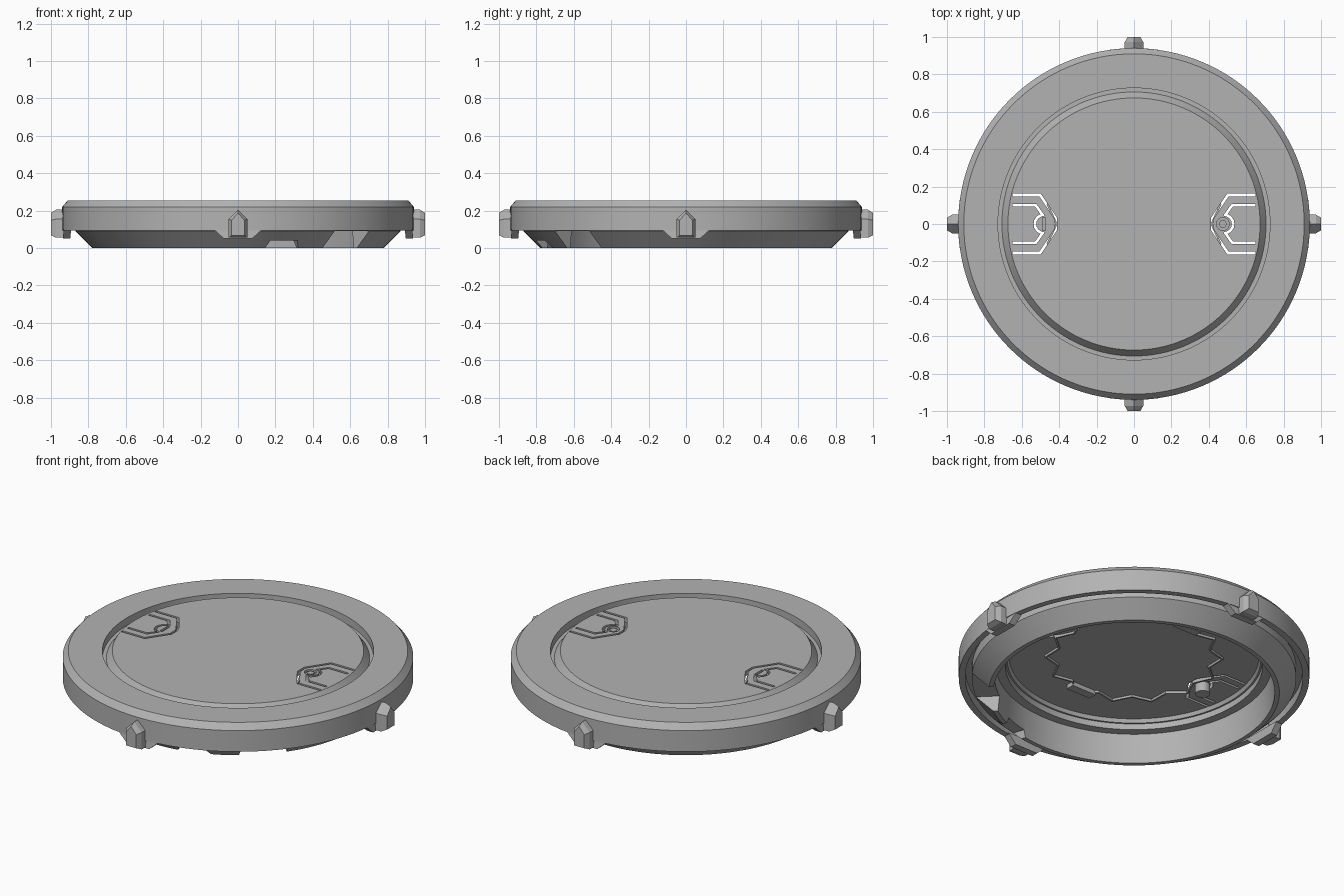
import bpy, bmesh, math
from mathutils import Matrix, Vector

cube = bpy.data.objects.get("Cube")
if cube:
    bpy.data.objects.remove(cube)

grey = bpy.data.materials.new("metal grey")
grey.use_nodes = True
grey.diffuse_color = (0.45, 0.45, 0.45, 1)
grey.node_tree.nodes["Principled BSDF"].inputs["Base Color"].default_value = (0.45, 0.45, 0.45, 1)


def finish(bm, name):
    bmesh.ops.recalc_face_normals(bm, faces=bm.faces)
    mesh = bpy.data.meshes.new(name)
    bm.to_mesh(mesh)
    bm.free()
    mesh.materials.append(grey)
    ob = bpy.data.objects.new(name, mesh)
    bpy.context.collection.objects.link(ob)
    return ob


def select(ob):
    bpy.ops.object.select_all(action='DESELECT')
    ob.select_set(True)
    bpy.context.view_layer.objects.active = ob


def smooth(ob):
    select(ob)
    bpy.ops.object.shade_smooth_by_angle(angle=math.radians(25))


def lathe(name, profile, closed=True, steps=128):
    bm = bmesh.new()
    vs = [bm.verts.new((r, 0, z)) for r, z in profile]
    pairs = list(zip(vs, vs[1:] + vs[:1])) if closed else list(zip(vs, vs[1:]))
    es = [bm.edges.new(p) for p in pairs]
    bmesh.ops.spin(bm, geom=vs + es, cent=(0, 0, 0), axis=(0, 0, 1),
                   angle=math.tau, steps=steps, use_merge=True)
    bmesh.ops.remove_doubles(bm, verts=bm.verts, dist=1e-5)
    return finish(bm, name)


def prism(name, loops, matrix=None):
    """Skin a stack of equal-length point loops and cap both ends."""
    bm = bmesh.new()
    rows = [[bm.verts.new(p) for p in loop] for loop in loops]
    n = len(rows[0])
    for a, b in zip(rows, rows[1:]):
        for i in range(n):
            j = (i + 1) % n
            bm.faces.new((a[i], a[j], b[j], b[i]))
    bm.faces.new(rows[0])
    bm.faces.new(rows[-1])
    if matrix:
        bm.transform(matrix)
    return finish(bm, name)


def extrude_z(name, pts, z0, z1, matrix=None):
    return prism(name, [[(x, y, z) for x, y in pts] for z in (z0, z1)], matrix)


def ngon(n, r, cx=0, cy=0):
    return [(cx + r * math.cos(math.tau * i / n), cy + r * math.sin(math.tau * i / n))
            for i in range(n)]


def rect(x0, x1, y0, y1):
    return [(x0, y0), (x1, y0), (x1, y1), (x0, y1)]


def strip(path, width):
    """Outline of a mitred strip that follows an open path."""
    pts = [Vector(p) for p in path]
    left, right = [], []
    for i, p in enumerate(pts):
        a = (p - pts[i - 1]).normalized() if i else (pts[1] - p).normalized()
        b = (pts[i + 1] - p).normalized() if i < len(pts) - 1 else a
        n = Vector((-a.y - b.y, a.x + b.x)).normalized()
        off = n * width / 2 / max(0.5, n.dot(Vector((-a.y, a.x))))
        left.append(tuple(p + off))
        right.append(tuple(p - off))
    return left + right[::-1]


def cut(ob, cutter):
    cutter.hide_render = True
    mod = ob.modifiers.new("cut", 'BOOLEAN')
    mod.operation, mod.solver, mod.object = 'DIFFERENCE', 'EXACT', cutter
    select(ob)
    bpy.ops.object.modifier_apply(modifier=mod.name)
    bpy.data.objects.remove(cutter)


# Outer ring with hollow skirt and conical foot
ring = lathe("outer_ring", [
    (0.727, 0.255), (0.91, 0.255), (0.94, 0.22), (0.94, 0.095), (0.905, 0.095),
    (0.905, 0.15), (0.87, 0.15), (0.87, 0.09), (0.78, 0), (0.755, 0),
    (0.74, 0.17), (0.69, 0.17), (0.69, 0.21), (0.727, 0.21)])

# Two openings through the foot
turn = lambda deg: Matrix.Rotation(math.radians(deg), 4, 'Z')
cut(ring, extrude_z("foot_notch", rect(0.7, 0.885, -0.13, 0.13), -0.1, 0.092, turn(-45)))
cut(ring, prism("small_notch", [
    [(x, w * s, z) for s, z in ((-1.1, -0.03), (1.1, -0.03), (0.8, 0.04), (-0.8, 0.04))]
    for x, w in ((0.7, 0.095), (0.88, 0.095))], turn(-72.5)))
smooth(ring)

# Lid with bevelled rim
lid = lathe("lid", [(0, 0.255), (0.674, 0.255), (0.706, 0.212), (0.706, 0.205),
                    (0.68, 0.205), (0.67, 0.225), (0, 0.225)], closed=False)

# Latch slots through the lid, mirrored left and right
outer_path = [(0.65, 0.155), (0.502, 0.155), (0.418, 0.03),
              (0.418, -0.03), (0.502, -0.155), (0.65, -0.155)]
arc = [(0.48 + 0.05 * math.cos(a), 0.05 * math.sin(a))
       for a in (math.radians(80 - 20 * i) for i in range(9))]
inner_path = [(0.65, 0.1), (0.525, 0.1)] + arc + [(0.525, -0.1), (0.65, -0.1)]
for side in (1, -1):
    for path in (outer_path, inner_path):
        outline = strip([(side * x, y) for x, y in path], 0.014)
        cut(lid, extrude_z("latch_slot", outline, 0.15, 0.3))

# Pivot recesses
cut(lid, extrude_z("pivot_recess", ngon(24, 0.034, 0.475), 0.24, 0.3))
cut(lid, extrude_z("key_recess", rect(-0.488, -0.472, -0.035, 0.035), 0.24, 0.3))
smooth(lid)
extrude_z("pivot_bolt", ngon(6, 0.022, 0.475), 0.235, 0.252)
smooth(extrude_z("lock_barrel", ngon(24, 0.04, -0.48), 0.17, 0.23))

# Jagged ridge and blocks under the lid
teeth = 28
zigzag = [((0.42 + 0.06 * (i % 2)) * math.cos(math.tau * i / teeth),
           (0.42 + 0.06 * (i % 2)) * math.sin(math.tau * i / teeth)) for i in range(teeth)]
bm = bmesh.new()
loops = [[bm.verts.new((x * s, y * s, z)) for x, y in zigzag]
         for s, z in ((1, 0.23), (1, 0.212), (0.975, 0.212), (0.975, 0.23))]
for a, b in zip(loops, loops[1:] + loops[:1]):
    for i in range(teeth):
        j = (i + 1) % teeth
        bm.faces.new((a[i], a[j], b[j], b[i]))
finish(bm, "jagged_ridge")
for name, y in (("front_block", -0.44), ("back_block", 0.44)):
    extrude_z(name, rect(-0.08, 0.08, y - 0.025, y + 0.025), 0.2, 0.23)

# Four pointed lugs with skirt wings
lug = [(-0.05, 0.055), (0.05, 0.055), (0.05, 0.155), (0, 0.205), (-0.05, 0.155)]
wing = [(-0.13, 0.1), (-0.075, 0.05), (0.075, 0.05), (0.13, 0.1)]
for i, side in enumerate(("right", "back", "left", "front")):
    rot = turn(90 * i)
    prism(side + "_lug", [[(x, y * s, 0.12 + (z - 0.12) * t) for y, z in lug]
                          for x, s, t in ((0.9, 1, 1), (0.972, 1, 1), (1.0, 0.68, 0.8))], rot)
    prism(side + "_wing", [[(x - y * y / 2, y, z) for y, z in wing]
                           for x in (0.9, 0.94)], rot)
